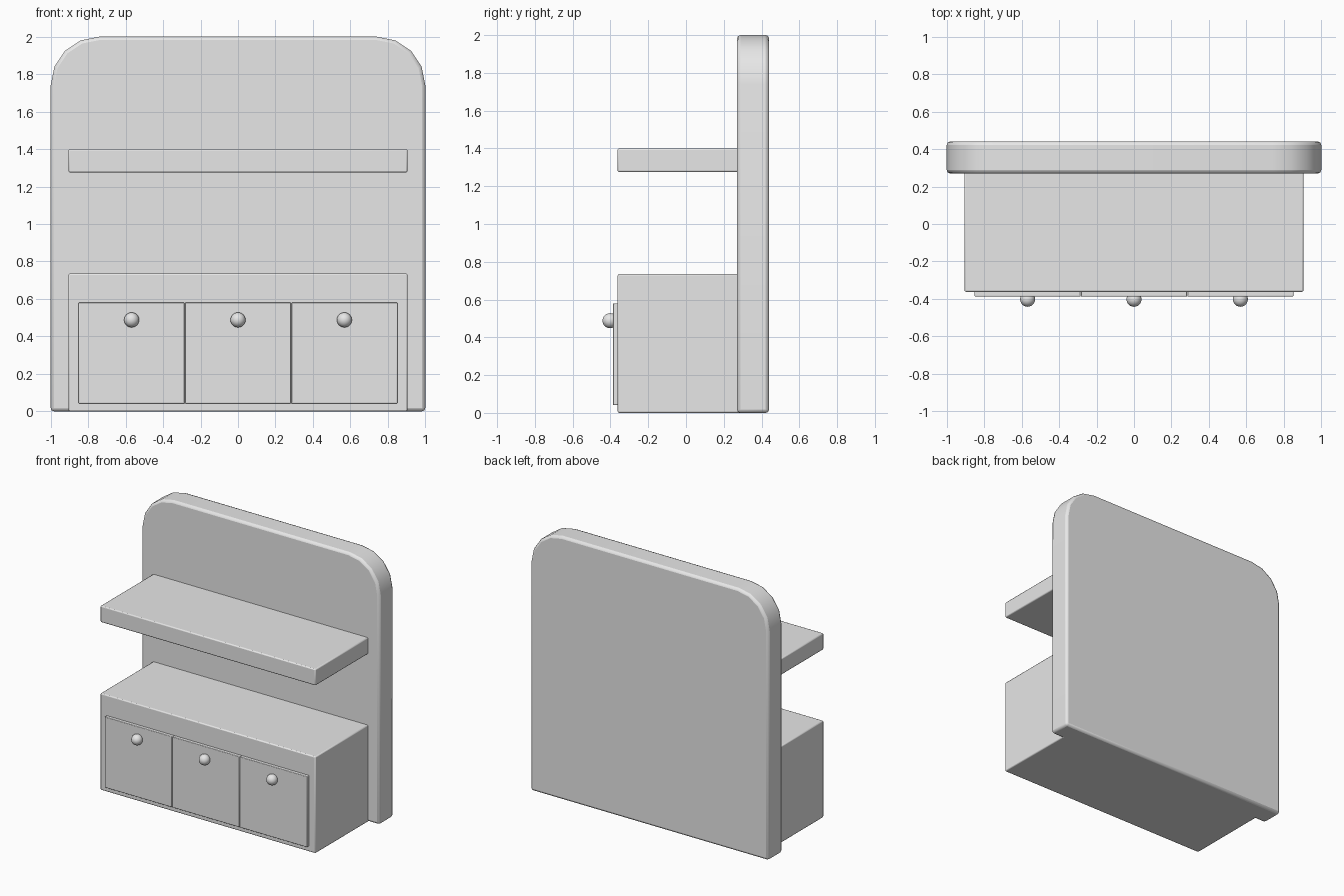
import bpy, bmesh
from math import sin, cos, pi, radians

cube = bpy.data.objects.get("Cube")
if cube:
    bpy.data.objects.remove(cube, do_unlink=True)

# Single grey finish
grey = bpy.data.materials.new("plain_grey")
grey.use_nodes = True
grey.diffuse_color = (0.8, 0.8, 0.8, 1)
grey.node_tree.nodes["Principled BSDF"].inputs["Base Color"].default_value = (0.8, 0.8, 0.8, 1)


def finish(name, bm, bevel=0.0, angle=30):
    bmesh.ops.recalc_face_normals(bm, faces=bm.faces)
    mesh = bpy.data.meshes.new(name)
    bm.to_mesh(mesh)
    bm.free()
    mesh.materials.append(grey)
    obj = bpy.data.objects.new(name, mesh)
    bpy.context.collection.objects.link(obj)
    if bevel:
        mod = obj.modifiers.new("soft_edges", 'BEVEL')
        mod.width = bevel
        mod.segments = 2
        mod.limit_method = 'ANGLE'
        mod.angle_limit = radians(40)
    bpy.ops.object.select_all(action='DESELECT')
    obj.select_set(True)
    bpy.context.view_layer.objects.active = obj
    bpy.ops.object.shade_smooth_by_angle(angle=radians(angle))
    return obj


def box(name, low, high, bevel):
    bm = bmesh.new()
    bmesh.ops.create_cube(bm, size=1)
    for v in bm.verts:
        v.co = [l + (c + 0.5) * (h - l) for c, l, h in zip(v.co, low, high)]
    return finish(name, bm, bevel)


# Back panel: upright slab with rounded top corners
RADIUS, STEPS = 0.26, 4
right_arc = [(1 - RADIUS + RADIUS * cos(a), 2 - RADIUS + RADIUS * sin(a))
             for a in (i * pi / 2 / STEPS for i in range(STEPS + 1))]
outline = [(1, 0)] + right_arc
outline += [(-x, z) for x, z in reversed(outline)]
bm = bmesh.new()
face = bm.faces.new([bm.verts.new((x, 0.27, z)) for x, z in outline])
slab = bmesh.ops.extrude_face_region(bm, geom=[face])
for v in slab["geom"]:
    if isinstance(v, bmesh.types.BMVert):
        v.co.y = 0.44
finish("back_panel", bm, 0.018)

# Cabinet body and shelf
box("cabinet", (-0.905, -0.362, 0), (0.905, 0.3, 0.735), 0.008)
box("shelf", (-0.905, -0.362, 1.275), (0.905, 0.3, 1.4), 0.008)

# Three doors, each with a round knob
PITCH = 0.568
for side, i in (("right", -1), ("middle", 0), ("left", 1)):
    x = i * PITCH
    box(side + "_door", (x - PITCH / 2 + 0.001, -0.387, 0.042),
        (x + PITCH / 2 - 0.001, -0.35, 0.58), 0.004)
    bm = bmesh.new()
    bmesh.ops.create_uvsphere(bm, u_segments=24, v_segments=12, radius=0.04)
    bmesh.ops.translate(bm, verts=bm.verts, vec=(x, -0.402, 0.488))
    finish(side + "_knob", bm, angle=60)
